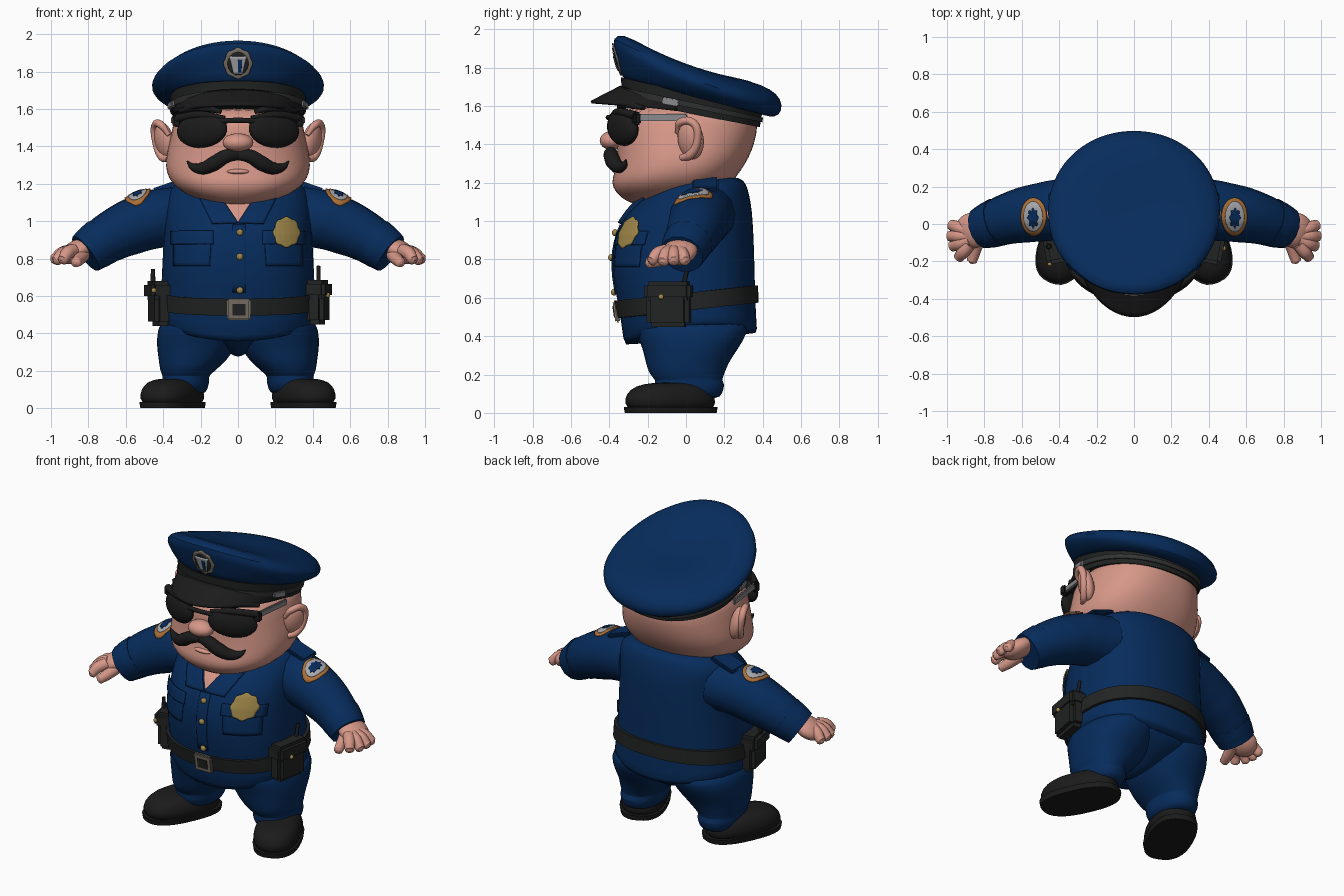
import bpy, bmesh
from math import sin, cos, pi, radians
from mathutils import Vector
from mathutils.bvhtree import BVHTree

cube = bpy.data.objects.get("Cube")
if cube:
    bpy.data.objects.remove(cube)
made = []


def material(name, r, g, b):
    m = bpy.data.materials.new(name)
    m.use_nodes = True
    m.diffuse_color = (r, g, b, 1)
    m.node_tree.nodes["Principled BSDF"].inputs["Base Color"].default_value = (r, g, b, 1)
    return m


NAVY = material("navy cloth", .002, .025, .107)
SKIN = material("skin", .67, .31, .245)
BLACK = material("black", .011, .011, .011)
LEATHER = material("dark leather", .016, .017, .017)
STRAP = material("charcoal strap", .032, .034, .033)
GOLD = material("gold", .36, .25, .07)
SILVER = material("silver", .25, .25, .27)
PALE = material("pale silver", .38, .39, .42)
BRONZE = material("bronze", .4, .16, .04)
PEWTER = material("warm pewter", .2, .17, .14)


def add(name, mesh, mat):
    ob = bpy.data.objects.new(name, mesh)
    bpy.context.collection.objects.link(ob)
    mesh.materials.clear()
    mesh.materials.append(mat)
    made.append(ob)
    return ob


def make(name, verts, faces, mat, sub=0, solid=0):
    mesh = bpy.data.meshes.new(name)
    mesh.from_pydata(verts, [], faces)
    bm = bmesh.new()
    bm.from_mesh(mesh)
    bmesh.ops.remove_doubles(bm, verts=bm.verts, dist=1e-5)
    bmesh.ops.recalc_face_normals(bm, faces=bm.faces)
    bm.to_mesh(mesh)
    bm.free()
    ob = add(name, mesh, mat)
    if solid:
        mod = ob.modifiers.new("thickness", 'SOLIDIFY')
        mod.thickness, mod.offset = solid, 0
    if sub:
        mod = ob.modifiers.new("smooth", 'SUBSURF')
        mod.levels = mod.render_levels = sub
    return ob


def loft(name, rings, mat, side=1, n=32, p=2.2, sub=1):
    """Rings are (front z, back z, centre x, half width, front y, back y, side lift)."""
    verts, faces = [], []
    for zf, zb, cx, rx, yf, yb, *lift in rings:
        for i in range(n):
            a = 2 * pi * i / n
            u, v = [abs(f) ** (2 / p) * (1 if f > 0 else -1) for f in (sin(a), -cos(a))]
            t = (v + 1) / 2
            z = zf + (zb - zf) * t + (lift[0] if lift else 0) * u * u
            verts.append((side * (cx + rx * u), yf + (yb - yf) * t, z))
    for k in range(len(rings) - 1):
        for i in range(n):
            j = (i + 1) % n
            faces.append((k * n + i, k * n + j, k * n + n + j, k * n + n + i))
    faces += [tuple(range(n)), tuple(range(len(verts) - n, len(verts)))]
    return make(name, verts, faces, mat, sub)


def flat(zs):
    return [(z, z, *rest) for z, *rest in zs]


def tube(name, pts, radii, mat, side=1):
    cu = bpy.data.curves.new(name, 'CURVE')
    cu.dimensions, cu.bevel_depth, cu.bevel_resolution = '3D', 1, 5
    cu.resolution_u, cu.use_fill_caps = 8, True
    sp = cu.splines.new('BEZIER')
    sp.bezier_points.add(len(pts) - 1)
    for b, (x, y, z), r in zip(sp.bezier_points, pts, radii):
        b.co, b.radius = (side * x, y, z), r
        b.handle_left_type = b.handle_right_type = 'AUTO'
    tmp = bpy.data.objects.new(name + " path", cu)
    bpy.context.collection.objects.link(tmp)
    mesh = bpy.data.meshes.new_from_object(tmp.evaluated_get(bpy.context.evaluated_depsgraph_get()))
    bpy.data.objects.remove(tmp)
    return add(name, mesh, mat)


def ball(name, loc, size, mat, rot=(0, 0, 0)):
    mesh = bpy.data.meshes.new(name)
    bm = bmesh.new()
    bmesh.ops.create_uvsphere(bm, u_segments=24, v_segments=14, radius=1)
    bm.to_mesh(mesh)
    bm.free()
    ob = add(name, mesh, mat)
    ob.location, ob.scale, ob.rotation_euler = loc, size, rot


def box(name, loc, size, mat, rot=(0, 0, 0), bevel=.015):
    mesh = bpy.data.meshes.new(name)
    bm = bmesh.new()
    bmesh.ops.create_cube(bm, size=1)
    bmesh.ops.scale(bm, vec=size, verts=bm.verts)
    bmesh.ops.bevel(bm, geom=bm.edges[:], offset=bevel, segments=2, affect='EDGES')
    bm.to_mesh(mesh)
    bm.free()
    ob = add(name, mesh, mat)
    ob.location, ob.rotation_euler = loc, rot


def grid(name, fn, mat, nu, nv, solid):
    verts = [fn(i / nu, j / nv) for j in range(nv + 1) for i in range(nu + 1)]
    w = nu + 1
    faces = [(j * w + i, j * w + i + 1, j * w + w + i + 1, j * w + w + i)
             for j in range(nv) for i in range(nu)]
    make(name, verts, faces, mat, solid=solid)


def decal(name, target, shape, mat, height=.008, above=False, nu=10, nv=8):
    """Thin plate wrapped on a surface, thrown from the front or from above."""
    bpy.context.view_layer.update()
    tree = BVHTree.FromObject(target, bpy.context.evaluated_depsgraph_get())

    def drop(u, v):
        a, b = shape(u, v)
        start, way = (Vector((a, b, 3)), Vector((0, 0, -1))) if above else (Vector((a, -2, b)), Vector((0, 1, 0)))
        hit = tree.ray_cast(start, way)
        if hit[0] is None:
            hit = tree.find_nearest(start + way * 1.8)
        return hit[0] + hit[1] * (height if hit[1].dot(way) < 0 else -height)
    grid(name, drop, mat, nu, nv, .008)


def quad(a, b, c, d, s=1):
    a, b, c, d = [Vector((s * q[0], q[1])) for q in (a, b, c, d)]
    return lambda u, v: a.lerp(b, u).lerp(d.lerp(c, u), v)


def disc(x, y, rx, ry, wave=0):
    def f(u, v):
        r = v * (1 + wave * cos(16 * pi * u))
        return x + rx * r * cos(2 * pi * u), y + ry * r * sin(2 * pi * u)
    return f


# Head
loft("head", flat([(1.085, 0, .08, -.26, -.05), (1.105, 0, .18, -.315, .08), (1.145, 0, .285, -.365, .17),
                   (1.2, 0, .355, -.395, .24), (1.26, 0, .386, -.37, .285), (1.33, 0, .388, -.36, .33),
                   (1.41, 0, .372, -.36, .36), (1.5, 0, .35, -.36, .378), (1.62, 0, .33, -.34, .37)]), SKIN, p=2.3)
ball("nose", (0, -.385, 1.42), (.082, .065, .05), SKIN)
ball("lower_lip", (0, -.365, 1.265), (.06, .022, .014), SKIN)

# Shirt, belt and buckle
shirt = loft("shirt", [(.34, .405, 0, .42, -.32, .375, .075), (.36, .42, 0, .42, -.325, .372, .07)] + flat([
    (.55, 0, .415, -.35, .365), (.7, 0, .41, -.385, .36), (.85, 0, .402, -.388, .357), (1, 0, .395, -.345, .35),
    (1.1, 0, .39, -.25, .34), (1.17, 0, .37, -.18, .322), (1.215, 0, .32, -.13, .305), (1.235, 0, .2, -.05, .25)]),
    NAVY, p=2.3)
loft("belt", [(.495, .575, 0, .42, -.33, .36), (.495, .575, 0, .432, -.357, .378),
              (.585, .665, 0, .428, -.375, .376), (.585, .665, 0, .41, -.34, .35)], LEATHER, n=48, p=2.3, sub=0)
tilt = (radians(8), 0, 0)
box("buckle", (.005, -.363, .528), (.125, .025, .115), PEWTER, tilt, .008)
box("buckle_center", (.005, -.37, .528), (.08, .02, .07), LEATHER, tilt, .005)
decal("shirt_placket", shirt, quad((-.03, .62), (.04, .62), (.04, .98), (-.03, .98)), NAVY, .003)
decal("open_neck", shirt, quad((0, .99), (0, .99), (.085, 1.12), (-.085, 1.12)), SKIN, .004)
for z, y in ((.63, -.375), (.81, -.39), (.94, -.37)):
    ball("shirt_button", (.01, y, z), (.018, .016, .018), GOLD)

# Trouser seat between the legs
loft("trouser_seat", flat([(.275, 0, .015, -.04, .08), (.305, 0, .06, -.13, .17), (.36, 0, .19, -.21, .27),
                           (.42, 0, .36, -.265, .33), (.48, 0, .39, -.29, .34)]), NAVY)

# Cap
loft("cap_band", [(1.63, 1.49, 0, .35, -.33, .385), (1.75, 1.58, 0, .365, -.34, .4)], LEATHER, n=48, sub=0)
loft("cap_strap", [(1.665, 1.515, 0, .364, -.344, .398), (1.7, 1.54, 0, .368, -.346, .402)], STRAP, n=48, sub=0)
crown = loft("cap_crown", [(1.73, 1.56, 0, .36, -.33, .395), (1.76, 1.54, 0, .39, -.337, .44),
                           (1.83, 1.55, 0, .454, -.355, .49), (1.9, 1.605, 0, .468, -.375, .507, -.025),
                           (1.955, 1.665, 0, .44, -.385, .478, -.04), (1.983, 1.71, 0, .36, -.335, .4, -.04),
                           (1.905, 1.755, 0, .22, -.2, .25, -.015), (1.84, 1.775, 0, .06, -.06, .08)],
             NAVY, n=40, p=2.05)


def visor_point(u, v):
    a = radians(-78 + 156 * u)
    reach = cos(a * 90 / 78)
    return (.36 * sin(a) * (1 - .04 * v), .03 - .37 * cos(a) - .155 * reach * v,
            1.7 - .1 * (1 - cos(a)) - v * (.045 + .035 * reach))


grid("cap_visor", visor_point, BLACK, 28, 6, .014)
decal("cap_badge_rim", crown, disc(0, 1.845, .075, .08, .04), PEWTER, .005, nu=48)
decal("cap_badge", crown, disc(0, 1.845, .055, .061), LEATHER, .009, nu=24)
decal("cap_badge_shield", crown, quad((-.022, 1.79), (.022, 1.79), (.045, 1.885), (-.045, 1.885)), PALE, .012)
decal("cap_badge_stripe", crown, quad((0, 1.8), (.018, 1.8), (.022, 1.865), (0, 1.865)), NAVY, .015)

# Glasses bridge
tube("glasses_bridge", [(-.09, -.39, 1.535), (0, -.405, 1.54), (.09, -.39, 1.535)], [.014] * 3, BLACK)

for s, tag in ((1, "left"), (-1, "right")):
    # Face details
    ball(tag + "_lens", (.192 * s, -.33, 1.487), (.15, .052, .094), BLACK, (0, radians(6 * s), radians(27 * s)))
    tube(tag + "_glasses_brow_bar", [(.07, -.385, 1.55), (.2, -.35, 1.57), (.325, -.26, 1.55)],
         [.014, .02, .022], BLACK, s)
    tube(tag + "_eyebrow", [(.09, -.35, 1.585), (.2, -.325, 1.61), (.31, -.22, 1.59)], [.012, .025, .012], BLACK, s)
    box(tag + "_hinge", (.322 * s, -.258, 1.535), (.05, .04, .065), BLACK, (0, 0, radians(20 * s)), .01)
    box(tag + "_temple", (.335 * s, -.125, 1.54), (.018, .26, .038), SILVER, (0, 0, radians(-7 * s)), .005)
    tube(tag + "_moustache", [(0, -.385, 1.352), (.06, -.392, 1.348), (.13, -.378, 1.308), (.19, -.35, 1.283),
                              (.24, -.325, 1.29), (.274, -.312, 1.322)], [.026, .038, .041, .033, .02, .003], BLACK, s)
    ball(tag + "_ear", (.393 * s, .025, 1.425), (.045, .073, .105), SKIN, (0, radians(12 * s), radians(-28 * s)))
    tube(tag + "_ear_rim", [(.37, -.045, 1.46), (.412, -.03, 1.515), (.443, .04, 1.51), (.44, .06, 1.43),
                            (.405, .02, 1.345), (.375, -.025, 1.33)], [.012, .02, .021, .02, .024, .016], SKIN, s)
    box(tag + "_cap_buckle", (.357 * s, -.08, 1.622), (.02, .09, .035), SILVER, (radians(-10), 0, radians(-14 * s)), .005)

    # Collar, pockets and shoulder strap
    decal(tag + "_collar", shirt, quad((.0, .985), (.085, 1.11), (.2, 1.11), (.135, .98), s), NAVY, .016)
    decal(tag + "_pocket", shirt, quad((.15, .76), (.34, .76), (.34, .92), (.14, .92), s), NAVY, .005)
    decal(tag + "_pocket_flap", shirt, quad((.13, .875), (.35, .875), (.35, .945), (.13, .945), s), NAVY, .011)
    box(tag + "_shoulder_strap", (.375 * s, .1, 1.19), (.17, .14, .025), NAVY, (0, radians(19 * s), 0), .008)

    # Arm with cuff and patch
    sleeve = tube(tag + "_sleeve", [(.28, .1, 1.035), (.45, .07, 1.01), (.58, .05, .965), (.7, .02, .905),
                                    (.81, -.02, .83)], [.16, .16, .15, .133, .108], NAVY, s)
    tube(tag + "_cuff", [(.725, .012, .892), (.77, -.005, .861), (.815, -.021, .827)], [.131, .125, .114], NAVY, s)
    decal(tag + "_patch_rim", sleeve, disc(.535 * s, .04, .068, .098), BRONZE, .005, True, 28)
    decal(tag + "_patch", sleeve, disc(.535 * s, .04, .05, .076), PALE, .01, True, 24)
    decal(tag + "_patch_emblem", sleeve, disc(.535 * s, .035, .026, .045, .15), NAVY, .014, True, 32)

    # Hand
    ball(tag + "_palm", (.865 * s, -.035, .84), (.1, .095, .056), SKIN, (0, radians(30 * s), radians(-15 * s)))
    for x, y, z in ((.992, .0, .785), (1, -.065, .785), (.985, -.125, .78), (.945, -.19, .785)):
        a, b = Vector((.88, -.04 + y * .35, .845)), Vector((x, y, z))
        tube(tag + "_finger", [a, a.lerp(b, .5) + Vector((0, 0, .014)), a.lerp(b, .9), b],
             [.036, .035, .028, .008], SKIN, s)
    tube(tag + "_thumb", [(.83, -.07, .82), (.85, -.14, .795), (.868, -.2, .78), (.872, -.21, .778)],
         [.038, .033, .027, .008], SKIN, s)

    # Trouser leg
    loft(tag + "_trouser_leg", flat([(.07, .28, .1, -.12, .17), (.1, .28, .117, -.15, .19), (.15, .28, .13, -.17, .205),
                                     (.17, .28, .12, -.155, .185), (.2, .27, .148, -.192, .2),
                                     (.26, .24, .184, -.21, .22), (.33, .222, .214, -.225, .27),
                                     (.42, .21, .222, -.26, .325), (.5, .2, .2, -.28, .33)]), NAVY, s)

    # Shoe
    for ob in (loft(tag + "_shoe", flat([(.005, 0, .12, -.25, .215), (.05, 0, .143, -.272, .225),
                                         (.1, 0, .138, -.262, .215), (.14, 0, .115, -.215, .19),
                                         (.16, 0, .075, -.12, .15)]), BLACK, p=2.4),
               loft(tag + "_sole", flat([(0, 0, .138, -.268, .23), (.032, 0, .143, -.274, .235)]), BLACK, p=2.5, sub=0)):
        ob.location = (.342 * s, -.062, 0)
        ob.rotation_euler.z = radians(24 * s)

# Chest badge
decal("chest_badge", shirt, disc(.25, .935, .066, .076, .05), GOLD, .018, nu=64)

# Pouch on the left hip
turn = (0, 0, radians(-10))
box("left_pouch", (.425, -.09, .555), (.1, .225, .215), LEATHER, turn, .025)
box("left_pouch_flap", (.425, -.09, .635), (.12, .245, .1), LEATHER, turn, .02)
ball("left_pouch_snap", (.48, -.13, .605), (.012, .014, .014), GOLD)
tube("left_baton", [(.43, -.02, .64), (.43, .01, .76)], [.012, .01], BLACK)

# Radio and holster on the right hip
turn = (0, 0, radians(12))
box("right_holster", (-.415, -.1, .55), (.1, .21, .22), LEATHER, turn, .025)
box("right_holster_flap", (-.425, -.1, .63), (.12, .22, .1), LEATHER, turn, .02)
tube("radio_antenna", [(-.455, -.12, .65), (-.455, -.12, .745)], [.016, .01], BLACK)
ball("right_holster_snap", (-.45, -.215, .63), (.013, .01, .013), GOLD)

# Smooth shading that keeps hard edges
bpy.ops.object.select_all(action='DESELECT')
for ob in made:
    ob.select_set(True)
bpy.context.view_layer.objects.active = made[0]
bpy.ops.object.shade_smooth_by_angle(angle=radians(60))
